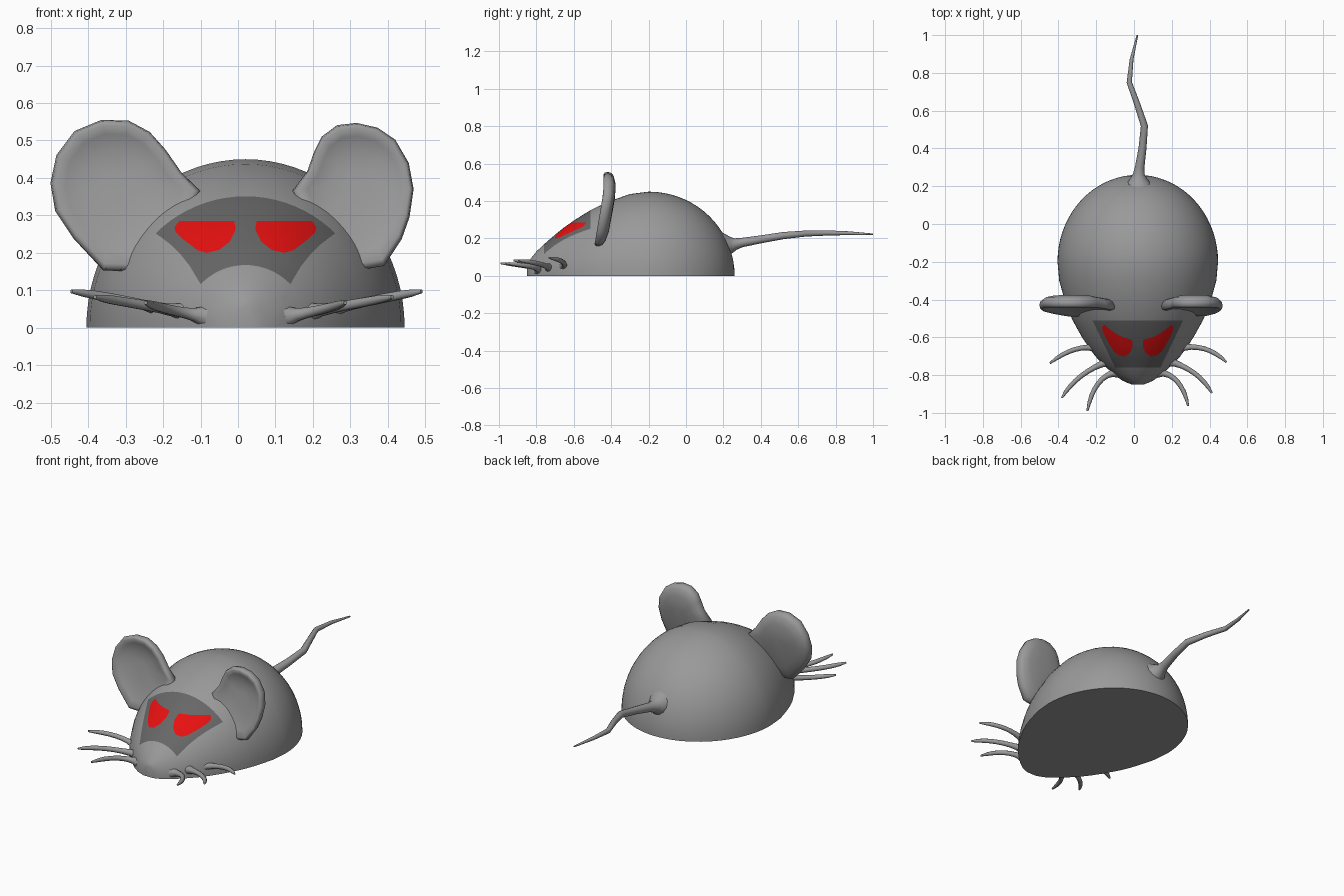
import bpy, bmesh, math
from mathutils import Vector

if "Cube" in bpy.data.objects:
    bpy.data.objects.remove(bpy.data.objects["Cube"])

CX = 0.02  # symmetry line of the body


def material(name, rgb):
    m = bpy.data.materials.new(name)
    m.diffuse_color = (*rgb, 1)
    m.use_nodes = True
    m.node_tree.nodes["Principled BSDF"].inputs["Base Color"].default_value = m.diffuse_color
    return m


GREY = material("grey fur", (0.32, 0.32, 0.32))
DARK = material("dark mask", (0.135, 0.135, 0.135))
RED = material("red eye", (0.9, 0.006, 0.006))


def finish(bm, name, mats, angle=45):
    bmesh.ops.recalc_face_normals(bm, faces=bm.faces)
    me = bpy.data.meshes.new(name)
    bm.to_mesh(me)
    bm.free()
    ob = bpy.data.objects.new(name, me)
    bpy.context.collection.objects.link(ob)
    for m in mats:
        me.materials.append(m)
    bpy.ops.object.select_all(action='DESELECT')
    ob.select_set(True)
    bpy.context.view_layer.objects.active = ob
    bpy.ops.object.shade_smooth_by_angle(angle=math.radians(angle))
    return ob


def skin(bm, rings):
    """Join closed rings of points and cap both ends."""
    vs = [[bm.verts.new(p) for p in r] for r in rings]
    n = len(vs[0])
    for a, b in zip(vs, vs[1:]):
        for i in range(n):
            j = (i + 1) % n
            bm.faces.new((a[i], a[j], b[j], b[i]))
    bm.faces.new(vs[0])
    bm.faces.new(vs[-1])


def paint_cut(bm, poly, axes, old, new):
    """Cut a convex outline, given in two axes, into the faces and recolour its inside."""
    u, v = axes
    mid = [sum(p[k] for p in poly) / len(poly) for k in (0, 1)]
    planes = []
    for p, q in zip(poly, poly[1:] + poly[:1]):
        no, co = Vector((0, 0, 0)), Vector((0, 0, 0))
        co[u], co[v] = p
        no[u], no[v] = q[1] - p[1], p[0] - q[0]
        if no[u] * (mid[0] - p[0]) + no[v] * (mid[1] - p[1]) < 0:
            no = -no
        planes.append((co, no.normalized()))

    def region():
        bm.normal_update()
        return [f for f in bm.faces if f.material_index == old and f.normal.z > 0.05
                and f.calc_center_median().y < -0.4]
    for co, no in planes:
        fs = region()
        geom = fs + list({e for f in fs for e in f.edges}) + list({w for f in fs for w in f.verts})
        bmesh.ops.bisect_plane(bm, geom=geom, dist=1e-5, plane_co=co, plane_no=no)
    for f in region():
        c = f.calc_center_median()
        if all((c - co).dot(no) > 0 for co, no in planes):
            f.material_index = new


# Body: half-ellipse sections along y (y, half width, height); the rear is an ellipsoid
stations = [(-.85, .03, .06), (-.843, .05, .075), (-.83, .08, .092), (-.80, .122, .13),
            (-.755, .172, .172), (-.7, .225, .22), (-.65, .262, .26), (-.6, .295, .295),
            (-.55, .323, .327), (-.51, .345, .351), (-.45, .371, .381), (-.4, .388, .402),
            (-.3, .416, .437)]
for i in range(19):
    t = math.radians(min(i * 5, 89))
    stations.append((-.2 + .46 * math.sin(t), .425 * math.cos(t), .45 * math.cos(t)))
N = 40
rings = [[(CX - w * math.cos(math.pi * k / N), y, h * math.sin(math.pi * k / N))
          for k in range(N + 1)] for y, w, h in stations]
bm = bmesh.new()
skin(bm, rings)
bmesh.ops.recalc_face_normals(bm, faces=bm.faces)

# Mask (seen from above) and eyes (seen from the front)
paint_cut(bm, [(-.22, -.51), (.26, -.51), (.14, -.76), (-.1, -.76)], (0, 1), 0, 1)
eye = [(-.17, .268), (-.157, .285), (-.01, .285), (-.006, .262), (-.022, .23),
       (-.05, .208), (-.083, .2), (-.108, .207), (-.145, .235), (-.166, .255)]
paint_cut(bm, eye, (0, 2), 1, 2)
paint_cut(bm, [(2 * CX - x, z) for x, z in eye], (0, 2), 1, 2)
finish(bm, "body", [GREY, DARK, RED], 50)


# Ears: leaning, slightly cupped slabs with a rounded rim
def ear(name, outline):
    n = len(outline)
    cx = sum(p[0] for p in outline) / n
    cz = sum(p[1] for p in outline) / n
    profile = [(.2, -.002), (.5, -.004), (.78, -.014), (.92, -.024), (.98, -.018), (1, 0),
               (.97, .018), (.88, .03), (.65, .04), (.2, .043)]
    rings = []
    for s, dy in profile:
        ring = []
        for x, z in outline:
            px, pz = cx + s * (x - cx), cz + s * (z - cz)
            ring.append((px, -.417 + .17 * min(pz - .45, .0) + dy, pz))
        rings.append(ring)
    bm = bmesh.new()
    skin(bm, rings)
    finish(bm, name, [GREY], 70)


ear("left_ear", [(-.10, .365), (-.15, .413), (-.193, .475), (-.236, .523), (-.292, .553),
                 (-.365, .555), (-.437, .525), (-.485, .461), (-.501, .386), (-.488, .311),
                 (-.44, .239), (-.36, .153), (-.27, .15), (-.15, .26)])
ear("right_ear", [(.145, .365), (.185, .418), (.204, .472), (.223, .51), (.265, .541),
                  (.317, .547), (.373, .534), (.42, .502), (.456, .44), (.469, .37),
                  (.458, .295), (.437, .236), (.39, .165), (.30, .15), (.19, .26)])


# Tapered tubes for the whiskers and tail
def tube(name, pts, sides=10):
    vs = [Vector(p[:3]) for p in pts]
    rings = []
    for i, c in enumerate(vs):
        d = (vs[min(i + 1, len(vs) - 1)] - vs[max(i - 1, 0)]).normalized()
        a = d.cross(Vector((0, 0, 1))).normalized()
        b = a.cross(d)
        rings.append([c + pts[i][3] * (a * math.cos(2 * math.pi * k / sides)
                                       + b * math.sin(2 * math.pi * k / sides))
                      for k in range(sides)])
    bm = bmesh.new()
    skin(bm, rings)
    finish(bm, name, [GREY], 60)


def whisker(name, a, b, c):
    """Quadratic arc from a through b to c."""
    a, b, c = Vector(a), Vector(b), Vector(c)
    ctrl = 2 * b - (a + c) / 2
    pts = []
    for i in range(9):
        t = i / 8
        p = a * (1 - t) ** 2 + ctrl * 2 * t * (1 - t) + c * t * t
        r = (.03, .018, .0145, .0135, .013, .0125, .012, .010, .005)[i]
        pts.append((*p, r))
    tube(name, pts)


whisker("left_whisker_back", (-.19, -.66, .045), (-.315, -.665, .075), (-.445, -.737, .097))
whisker("left_whisker_middle", (-.13, -.725, .04), (-.28, -.805, .065), (-.382, -.92, .082))
whisker("left_whisker_front", (-.09, -.785, .03), (-.19, -.845, .05), (-.247, -.99, .067))
whisker("right_whisker_back", (.23, -.66, .045), (.37, -.66, .075), (.49, -.732, .097))
whisker("right_whisker_middle", (.18, -.725, .04), (.32, -.79, .065), (.412, -.895, .082))
whisker("right_whisker_front", (.13, -.785, .03), (.23, -.835, .05), (.287, -.963, .067))

# Tail: flared root, gentle kinks, pointed tip
tube("tail", [(.025, .20, .16, .075), (.025, .24, .165, .045), (.026, .265, .17, .031),
              (.03, .30, .178, .025), (.045, .40, .195, .021), (.055, .52, .215, .019),
              (.015, .64, .226, .016), (-.025, .75, .229, .014), (-.013, .87, .228, .01),
              (.018, 1.0, .222, .004)], 12)
